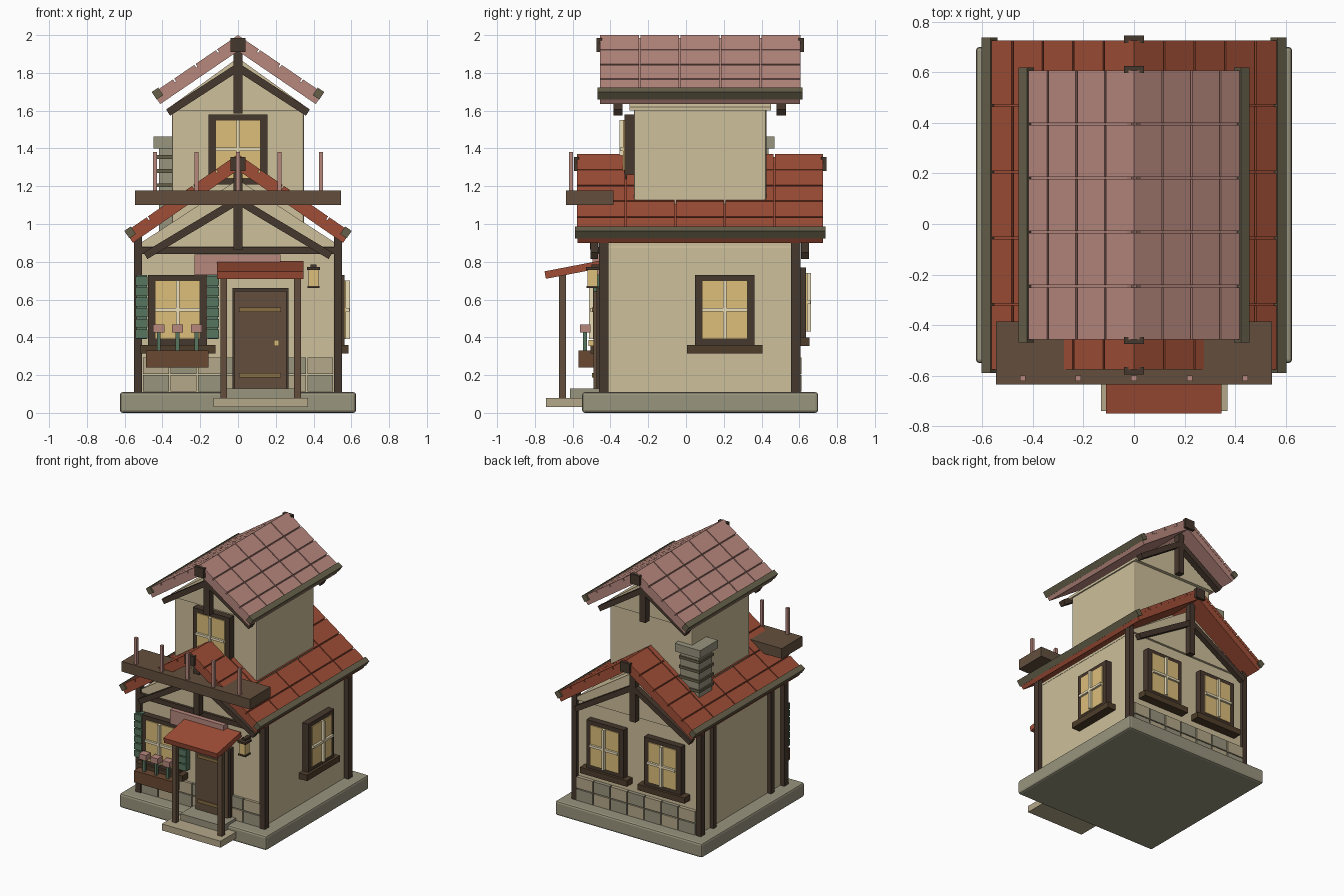
import bpy, bmesh
from math import cos, sin, atan2, hypot, pi
from mathutils import Matrix, Vector

if "Cube" in bpy.data.objects:
    bpy.data.objects.remove(bpy.data.objects["Cube"])

PALETTE = dict(wall='cdbe9a', timber='483b31', brown='635040', red='9e4f39', pink='b6877d',
               stone='97937d', slab='b3a688', green='587560', glass='dcbd7a', cream='ecdfb8',
               gutter='66604b', sill='50402f', box='6b4a36', trim='876d45')
MATS = {}


def mat(key):
    if key not in MATS:
        m = bpy.data.materials.new(key)
        h = PALETTE[key]
        rgb = [(int(h[i:i + 2], 16) / 255) ** 2.2 for i in (0, 2, 4)]
        m.diffuse_color = (*rgb, 1)
        m.use_nodes = True
        m.node_tree.nodes["Principled BSDF"].inputs["Base Color"].default_value = m.diffuse_color
        MATS[key] = m
    return MATS[key]


def add(name, bm, color, matrix=None, bevel=0):
    me = bpy.data.meshes.new(name)
    bm.to_mesh(me)
    bm.free()
    me.materials.append(mat(color))
    ob = bpy.data.objects.new(name, me)
    bpy.context.collection.objects.link(ob)
    if matrix:
        ob.matrix_world = matrix
    if bevel:
        b = ob.modifiers.new('bevel', 'BEVEL')
        b.width, b.segments = bevel, 2
    return ob


def box(name, x, y, z, color, matrix=None, bevel=0):
    """Box from (min, max) ranges, optionally placed by a matrix."""
    bm = bmesh.new()
    bmesh.ops.create_cube(bm, size=1)
    for v in bm.verts:
        v.co = [r[0] if c < 0 else r[1] for c, r in zip(v.co, (x, y, z))]
    return add(name, bm, color, matrix, bevel)


def beam(name, p, q, y, half, color):
    """Square bar between two points of the xz plane."""
    d = (q[0] - p[0], q[1] - p[1])
    m = Matrix.Translation((p[0], 0, p[1])) @ Matrix.Rotation(-atan2(d[1], d[0]), 4, 'Y')
    box(name, (0, hypot(*d)), (y - half, y + half), (-.02, .02), color, m)


def gable(name, half, z0, z1, y0, y1):
    bm = bmesh.new()
    f = bm.faces.new([bm.verts.new(c) for c in
                      ((-half, y0, z0), (half, y0, z0), (half, y0, z0 + .02),
                       (0, y0, z1), (-half, y0, z0 + .02))])
    r = bmesh.ops.extrude_face_region(bm, geom=[f])
    bmesh.ops.translate(bm, vec=(0, y1 - y0, 0),
                        verts=[v for v in r['geom'] if isinstance(v, bmesh.types.BMVert)])
    bmesh.ops.recalc_face_normals(bm, faces=bm.faces)
    add(name, bm, 'wall')


def roof(name, half, drop, ztop, y0, y1, rows, color):
    """Two tiled slopes, gutters, ridge end blocks and gable braces."""
    a, L = atan2(drop, half), hypot(half, drop)
    for s in (-1, 1):
        m = Matrix.Translation((0, 0, ztop)) @ Matrix.Rotation(a, 4, 'Y')
        if s < 0:
            m = Matrix.Rotation(pi, 4, 'Z') @ m
        ya, yb = (y0, y1) if s > 0 else (-y1, -y0)
        box(name + '_slab', (0, L - .005), (ya + .006, yb - .006), (-.07, -.018), color, m)
        w, d = (yb - ya) / 5, L / rows
        for i in range(5):
            for j in range(rows):
                box(name + '_tile', (j * d + (.004 if j else 0), (j + 1) * d - .004),
                    (ya + i * w + .004, ya + (i + 1) * w - .004), (-.022, 0), color, m)
        box(name + '_gutter', (L - .045, L - .003), (ya - .008, yb + .008), (-.04, .008), 'gutter', m)
    for y in (y0, y1):
        box(name + '_ridge_end', (-.04, .04), (y - .014, y + .014), (ztop - .09, ztop - .015), 'timber')
    return a


# Plinth and steps
box('plinth', (-.625, .625), (-.55, .70), (0, .11), 'stone', bevel=.015)
box('lower_step', (-.13, .37), (-.74, -.5), (.03, .08), 'slab')
box('upper_step', (-.06, .30), (-.615, -.43), (.08, .13), 'stone')

# Walls and gables
box('ground_floor', (-.515, .515), (-.435, .585), (.1, .885), 'wall', bevel=.01)
gable('lower_gable', .515, .88, 1.235, -.45, .60)
box('upper_floor', (-.35, .35), (-.275, .425), (1.0, 1.61), 'wall', bevel=.01)
gable('upper_gable', .36, 1.60, 1.88, -.30, .45)

# Roofs
roof('main_roof', .60, .415, 1.37, -.58, .73, 5, 'red')
roof('upper_roof', .455, .31, 2.0, -.46, .61, 4, 'pink')

# Timber frame
for s in (-1, 1):
    for y in (-.435, .58):
        box('corner_post', sorted((s * .507, s * .55)), (y - .025, y + .025), (.11, .93), 'timber')
for y in (-.275, .425):
    box('left_wall_post', (-.545, -.51), (y - .02, y + .02), (.11, .93), 'timber')
box('front_beam', (-.51, .51), (-.465, -.43), (.84, .877), 'timber')
for y in (-.485, .63):
    box('lower_king_post', (-.025, .025), (y - .022, y + .022), (.865, 1.30), 'timber')
    for s in (-1, 1):
        beam('lower_brace', (s * .49, .832), (0, 1.125), y, .02, 'timber')
for y in (-.36, .505):
    box('upper_king_post', (-.025, .025), (y - .025, y + .025), (1.585, 1.93), 'timber')
    for s in (-1, 1):
        beam('upper_brace', (s * .37, 1.59), (0, 1.83), y, .025, 'timber')

# Stone courses, front and back
for y0, y1 in ((-.455, -.43), (.58, .612)):
    for r in range(2):
        for c in range(7):
            x = -.507 + c * .145
            box('stone_block', (x + .004, x + .141), (y0, y1), (.113 + r * .094, .2 + r * .094),
                'slab' if (r + c) % 2 else 'stone')


def window(loc, angle, sill=True):
    m = Matrix.Translation(loc) @ Matrix.Rotation(angle, 4, 'Z')
    for s in (-1, 1):
        box('window_jamb', sorted((s * .115, s * .157)), (-.05, .01), (-.185, .185), 'timber', m)
        box('window_rail', (-.115, .115), (-.05, .01), sorted((s * .15, s * .185)), 'timber', m)
    box('window_pane', (-.12, .12), (-.058, 0), (-.155, .155), 'glass', m)
    box('window_mullion', (-.009, .009), (-.078, -.05), (-.155, .155), 'cream', m)
    box('window_crossbar', (-.12, .12), (-.074, -.05), (-.009, .009), 'cream', m)
    if sill:
        box('window_sill', (-.2, .2), (-.07, 0), (-.23, -.185), 'sill', m)


window((-.32, -.435, .545), 0)
window((.515, .205, .545), pi / 2)
window((.245, .585, .585), pi)
window((-.245, .585, .585), pi)
window((0, -.275, 1.395), 0, False)

# Shutters
for x in (-.51, -.133):
    box('shutter', (x - .028, x + .028), (-.475, -.43), (.39, .73), 'green')
    for i in range(6):
        z = .395 + i * .056
        box('shutter_slat', (x - .032, x + .032), (-.49, -.47), (z, z + .047), 'green')

# Flower box
box('flower_box', (-.487, -.155), (-.57, -.49), (.24, .33), 'box')
for x in (-.42, -.32, -.22):
    box('flower_stem', (x - .01, x + .01), (-.545, -.525), (.32, .43), 'green')
    box('flower_head', (x - .03, x + .03), (-.562, -.505), (.425, .468), 'pink')

# Door
box('door_frame', (-.03, .268), (-.475, -.43), (.13, .66), 'timber')
box('door', (-.018, .256), (-.49, -.43), (.13, .645), 'brown')
for z in (.2, .545):
    box('door_strap', (.005, .228), (-.498, -.48), (z - .012, z + .012), 'trim')
box('door_knob', (.19, .218), (-.515, -.48), (.355, .385), 'glass')

# Porch
tilt = Matrix.Translation((.118, -.603, .757)) @ Matrix.Rotation(.19, 4, 'X')
box('porch_roof', (-.228, .228), (-.145, .15), (-.02, .02), 'red', tilt)
for x in (-.075, .315):
    box('porch_post', (x - .018, x + .018), (-.672, -.636), (.08, .735), 'brown')
box('blank_board', (-.23, .225), (-.495, -.44), (.73, .838), 'pink')

# Lantern
box('lantern_bracket', (.385, .415), (-.5, -.43), (.765, .785), 'timber')
box('lantern_cap', (.365, .435), (-.53, -.46), (.757, .772), 'timber')
box('lantern_glass', (.374, .426), (-.522, -.468), (.672, .757), 'glass')
box('lantern_base', (.369, .431), (-.527, -.463), (.66, .672), 'timber')

# Balcony
box('balcony_floor', (-.545, .545), (-.635, -.385), (1.1, 1.178), 'brown')
for i in range(-2, 3):
    box('balcony_baluster', (i * .22 - .011, i * .22 + .011), (-.62, -.598), (1.17, 1.38), 'pink')

# Chimney
cx, cy = -.34, .36


def stack(name, h, z0, z1, color):
    box(name, (cx - h, cx + h), (cy - h, cy + h), (z0, z1), color)


stack('chimney_shaft', .078, .92, 1.41, 'stone')
for i in range(4):
    stack('chimney_course', .088, 1.12 + i * .075, 1.14 + i * .075, 'gutter')
stack('chimney_cap', .108, 1.4, 1.462, 'stone')
